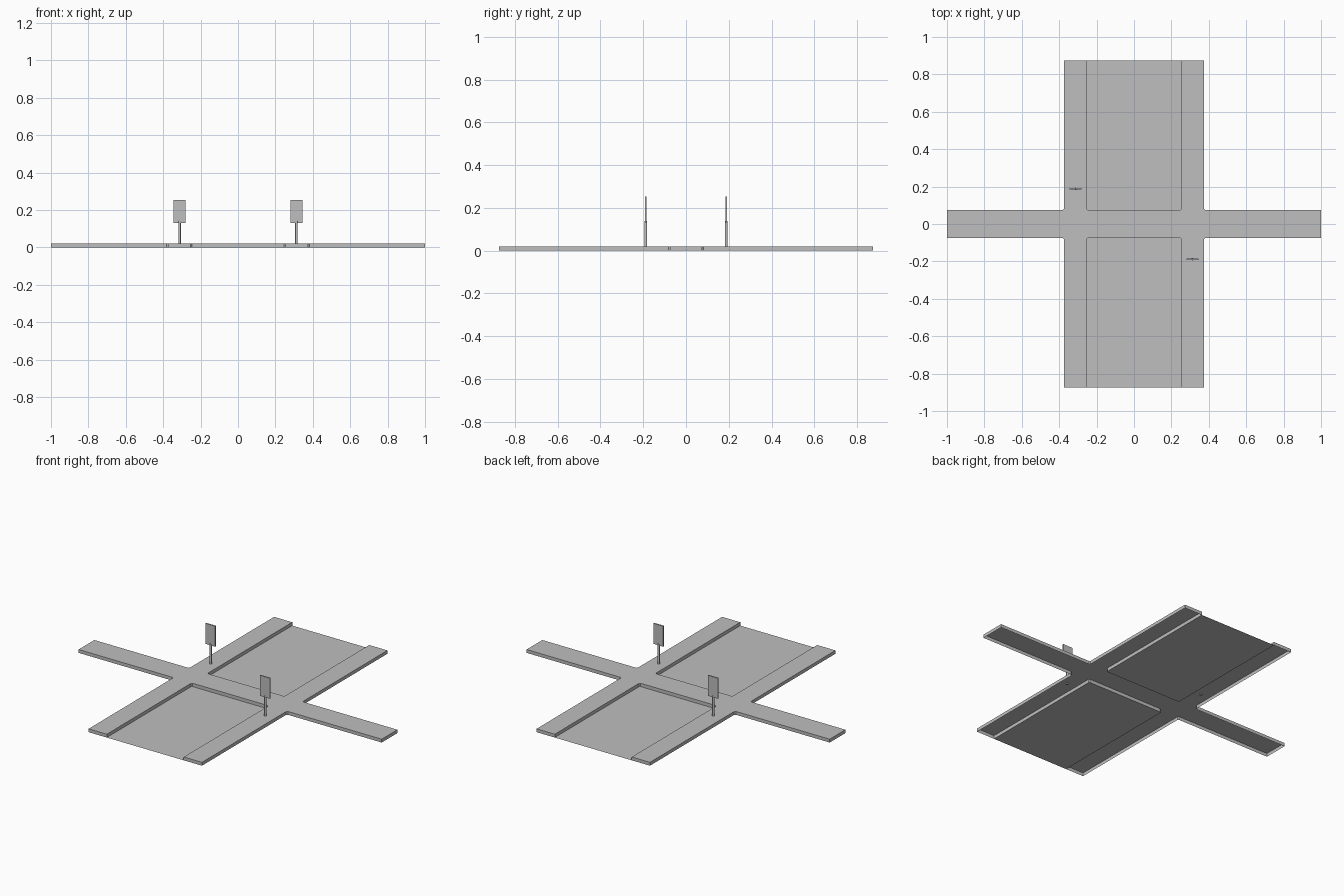
import bpy, bmesh
from mathutils import Matrix

if "Cube" in bpy.data.objects:
    bpy.data.objects.remove(bpy.data.objects["Cube"], do_unlink=True)

GREY = (0.52, 0.52, 0.52, 1)
grey = bpy.data.materials.new("plain grey")
grey.diffuse_color = GREY
grey.use_nodes = True
grey.node_tree.nodes["Principled BSDF"].inputs["Base Color"].default_value = GREY

HALF_LENGTH, OUTER, INNER, PATH, TOP = 0.874, 0.374, 0.254, 0.074, 0.02
TRIM = 0.007  # clipped corner where path and pavement meet


def finish(bm, name):
    mesh = bpy.data.meshes.new(name)
    bm.to_mesh(mesh)
    bm.free()
    mesh.materials.append(grey)
    obj = bpy.data.objects.new(name, mesh)
    bpy.context.collection.objects.link(obj)
    return obj


def box(name, size, centre):
    bm = bmesh.new()
    bmesh.ops.create_cube(bm, size=1, matrix=Matrix.Translation(centre) @ Matrix.Diagonal((*size, 1)))
    return finish(bm, name)


# Raised pavements and crossing path: one outline, open underneath
quarter = [(1, PATH), (OUTER + TRIM, PATH), (OUTER, PATH + TRIM), (OUTER, HALF_LENGTH),
           (INNER, HALF_LENGTH), (INNER, PATH + TRIM), (INNER - TRIM, PATH)]
half = quarter + [(-x, y) for x, y in reversed(quarter)]
outline = half + [(-x, -y) for x, y in half]
bm = bmesh.new()
bm.faces.new([bm.verts.new((x, y, TOP)) for x, y in outline])
walls = bmesh.ops.extrude_edge_only(bm, edges=bm.edges[:])
for v in walls["geom"]:
    if isinstance(v, bmesh.types.BMVert):
        v.co.z = 0
bmesh.ops.recalc_face_normals(bm, faces=bm.faces[:])
if max(bm.faces, key=lambda f: f.calc_area()).normal.z < 0:
    bmesh.ops.reverse_faces(bm, faces=bm.faces[:])
finish(bm, "raised_pavement")

# Road sheets on either side of the crossing
for side, name in ((-1, "front_road"), (1, "back_road")):
    bm = bmesh.new()
    ys = sorted((side * PATH, side * HALF_LENGTH))
    bm.faces.new([bm.verts.new((x, y, 0)) for x, y in
                  ((-INNER, ys[0]), (INNER, ys[0]), (INNER, ys[1]), (-INNER, ys[1]))])
    finish(bm, name)

# Sign on a round post at opposite corners of the crossing
for side, name in ((1, "left"), (-1, "right")):
    x, y = side * 0.312, side * -0.188
    bm = bmesh.new()
    bmesh.ops.create_cone(bm, cap_ends=True, segments=16, radius1=0.0065, radius2=0.0065,
                          depth=0.125, matrix=Matrix.Translation((x, y, 0.0775)))
    post = finish(bm, name + "_sign_post")
    bpy.ops.object.select_all(action="DESELECT")
    post.select_set(True)
    bpy.context.view_layer.objects.active = post
    bpy.ops.object.shade_smooth_by_angle()
    box(name + "_sign_panel", (0.065, 0.008, 0.122), (x, y, 0.192))
